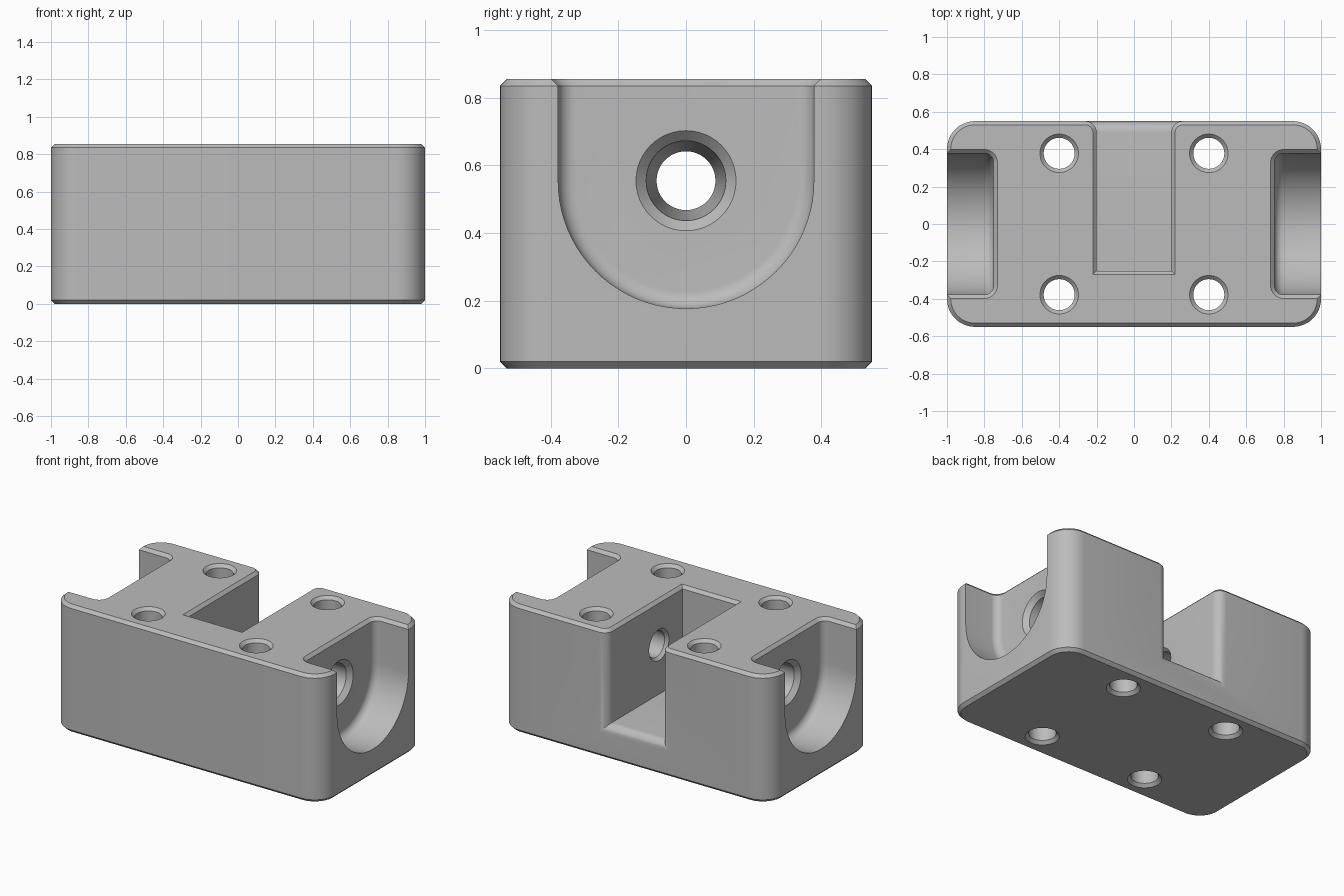
import bpy, bmesh
from math import pi, sin, cos
from mathutils import Matrix

if "Cube" in bpy.data.objects:
    bpy.data.objects.remove(bpy.data.objects["Cube"])

HEIGHT, HALF_X, HALF_Y = 0.855, 1.0, 0.55
CHAMFER = 0.02
AXIS_Z = 0.555


def finish(bm, name):
    bmesh.ops.recalc_face_normals(bm, faces=bm.faces)
    mesh = bpy.data.meshes.new(name)
    bm.to_mesh(mesh)
    bm.free()
    obj = bpy.data.objects.new(name, mesh)
    bpy.context.collection.objects.link(obj)
    return obj


def box(name, x0, x1, y0, y1, z0, z1):
    bm = bmesh.new()
    bmesh.ops.create_cube(bm, size=1)
    bmesh.ops.scale(bm, vec=(x1 - x0, y1 - y0, z1 - z0), verts=bm.verts)
    bmesh.ops.translate(bm, vec=((x0 + x1) / 2, (y0 + y1) / 2, (z0 + z1) / 2), verts=bm.verts)
    return finish(bm, name)


def loft(name, rings, matrix=Matrix()):
    """Join equal-sized closed rings of points into a capped solid."""
    bm = bmesh.new()
    loops = [[bm.verts.new(matrix @ Matrix.Translation(p).translation) for p in r] for r in rings]
    n = len(loops[0])
    for a, b in zip(loops, loops[1:]):
        for i in range(n):
            j = (i + 1) % n
            bm.faces.new((a[i], a[j], b[j], b[i]))
    bm.faces.new(loops[0])
    bm.faces.new(loops[-1])
    return finish(bm, name)


def turned(name, profile, matrix, sides=48):
    """Solid of revolution about local z from (height, radius) pairs."""
    return loft(name, [[(r * cos(2 * pi * i / sides), r * sin(2 * pi * i / sides), h)
                        for i in range(sides)] for h, r in profile], matrix)


def cut(body, cutter):
    cutter.hide_render = True
    mod = body.modifiers.new("cut", 'BOOLEAN')
    mod.operation, mod.solver, mod.object = 'DIFFERENCE', 'EXACT', cutter
    bpy.context.view_layer.objects.active = body
    bpy.ops.object.modifier_apply(modifier=mod.name)
    bpy.data.objects.remove(cutter)


def bevel(body, rule, width, segments):
    """Bevel every edge that meets the rule."""
    bm = bmesh.new()
    bm.from_mesh(body.data)
    bmesh.ops.remove_doubles(bm, verts=bm.verts, dist=1e-5)
    bmesh.ops.dissolve_limit(bm, angle_limit=0.005, verts=bm.verts, edges=bm.edges)
    bmesh.ops.bevel(bm, geom=[e for e in bm.edges if rule(e)], offset=width,
                    segments=segments, profile=0.5, affect='EDGES', clamp_overlap=False)
    bm.to_mesh(body.data)
    bm.free()


def is_corner(e):
    return abs(e.verts[0].co.z - e.verts[1].co.z) > 0.5


def is_slot_mouth(e):
    return all(v.co.y > HALF_Y - 1e-4 and abs(v.co.x) < 0.21 and v.co.z > 0.1 for v in e.verts)


def is_rim(e):
    return sum(abs(f.normal.z) > 0.999 and (f.calc_center_median().z > HEIGHT - 0.01
               or f.calc_center_median().z < 0.01) for f in e.link_faces) == 1


# Body with rounded upright corners
body = box("bracket_block", -HALF_X, HALF_X, -HALF_Y, HALF_Y, 0, HEIGHT)
bevel(body, is_corner, 0.15, 12)

# Slot open to the top and back, with a rounded mouth
cut(body, box("slot_cutter", -0.2, 0.2, -0.25, 1, 0.225, 1.2))
bevel(body, is_slot_mouth, 0.06, 8)

# U-shaped end pockets with a filleted inner corner
FILLET = 0.05


def u_ring(x, r):
    arc = [(x, r * cos(pi + pi * i / 40), AXIS_Z + r * sin(pi + pi * i / 40)) for i in range(41)]
    return [(x, -r, 1.2)] + arc + [(x, r, 1.2)]


for side in (1, -1):
    rings = [u_ring(side * (0.75 + FILLET * (1 - cos(t))), 0.378 - FILLET * (1 - sin(t)))
             for t in (pi / 2 * k / 8 for k in range(9))]
    cut(body, loft("pocket_cutter", rings + [u_ring(side * 1.2, 0.378)]))

# Chamfer round the top and bottom outlines
bevel(body, is_rim, CHAMFER, 1)

# Four upright bolt holes, countersunk at both ends
for x in (-0.4, 0.4):
    for y in (-0.378, 0.378):
        profile = [(-CHAMFER, 0.123), (CHAMFER, 0.083),
                   (HEIGHT - CHAMFER, 0.083), (HEIGHT + CHAMFER, 0.123)]
        cut(body, turned("bolt_hole_cutter", profile, Matrix.Translation((x, y, 0))))

# Tapered cross bore from each pocket into the slot
half = [(0.18, 0.123), (0.22, 0.087), (0.72, 0.118), (0.78, 0.178)]
profile = [(-h, r) for h, r in reversed(half)] + half
cut(body, turned("cross_bore_cutter", profile,
                 Matrix.Translation((0, 0, AXIS_Z)) @ Matrix.Rotation(pi / 2, 4, 'Y')))

# Plain grey finish
grey = bpy.data.materials.new("plain_grey")
grey.use_nodes = True
colour = (0.5, 0.5, 0.5, 1)
grey.diffuse_color = colour
grey.node_tree.nodes["Principled BSDF"].inputs["Base Color"].default_value = colour
body.data.materials.clear()
body.data.materials.append(grey)
for p in body.data.polygons:
    p.material_index = 0

bpy.ops.object.select_all(action='DESELECT')
body.select_set(True)
bpy.context.view_layer.objects.active = body
bpy.ops.object.shade_smooth_by_angle(angle=pi / 6)
